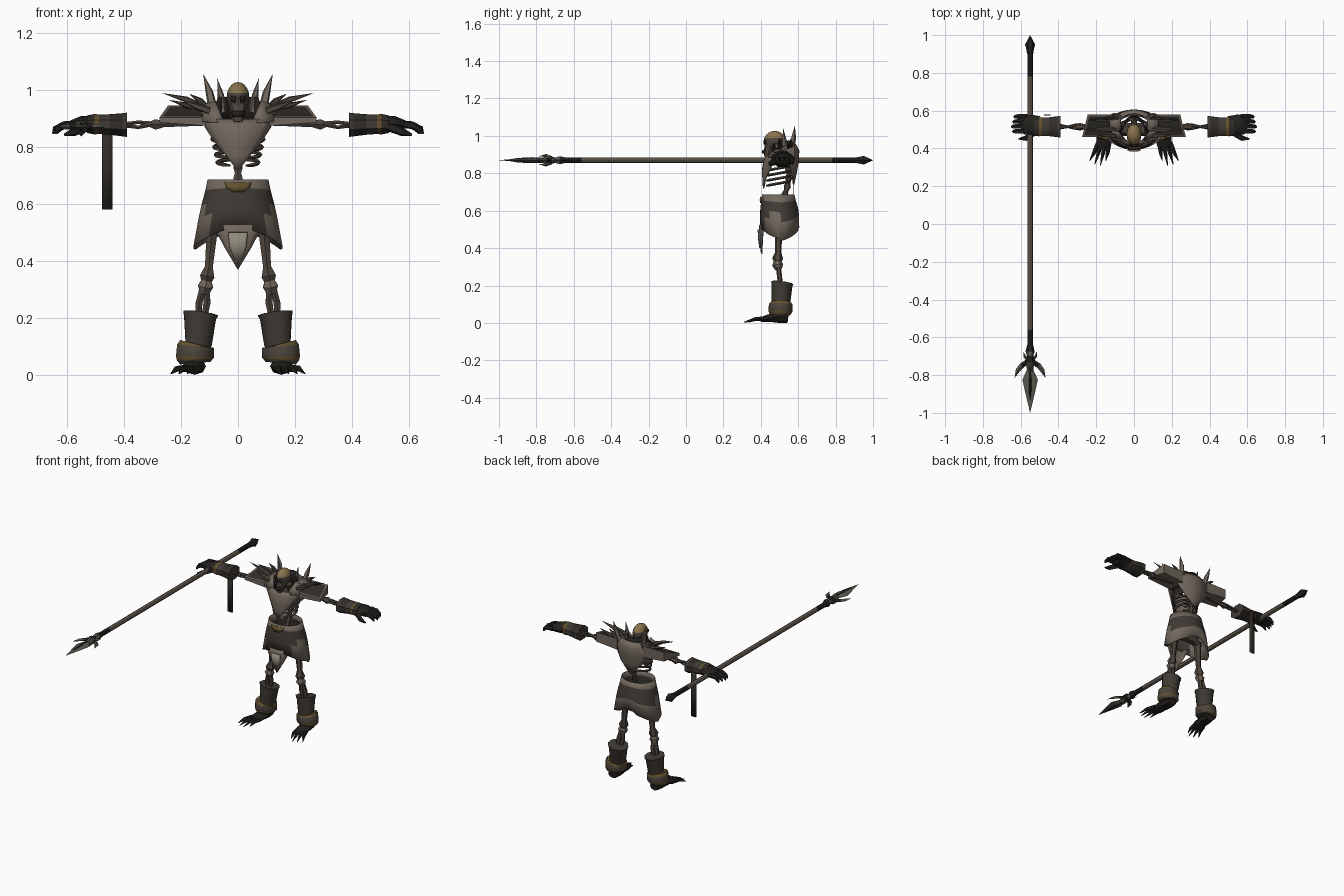
import bpy, bmesh, math
from mathutils import Vector

cube = bpy.data.objects.get("Cube")
if cube:
    bpy.data.objects.remove(cube, do_unlink=True)


def material(name, *rgb):
    mat = bpy.data.materials.new(name)
    mat.use_nodes = True
    mat.diffuse_color = (*rgb, 1)
    mat.node_tree.nodes["Principled BSDF"].inputs["Base Color"].default_value = (*rgb, 1)
    return mat


trim = material("worn plate", .165, .135, .11)
panel = material("dark leather", .051, .043, .035)
charred = material("charred leather", .03, .026, .021)
dark = material("blackened hide", .016, .015, .013)
gold = material("tarnished gold", .13, .085, .027)
cap = material("old brass", .25, .17, .07)
bone = material("aged bone", .074, .059, .046)
cloth = material("pale cloth", .28, .25, .195)
wood = material("shaft wood", .16, .13, .101)
steel = material("dull steel", .1, .096, .078)


def build(name, bm, mats, thick=0):
    bmesh.ops.remove_doubles(bm, verts=bm.verts, dist=.0005)
    bmesh.ops.recalc_face_normals(bm, faces=bm.faces)
    mesh = bpy.data.meshes.new(name)
    bm.to_mesh(mesh)
    bm.free()
    obj = bpy.data.objects.new(name, mesh)
    bpy.context.collection.objects.link(obj)
    for mat in mats:
        mesh.materials.append(mat)
    if thick:
        solid = obj.modifiers.new("thickness", "SOLIDIFY")
        solid.thickness = thick
        solid.offset = 0
    bpy.ops.object.select_all(action="DESELECT")
    obj.select_set(True)
    bpy.context.view_layer.objects.active = obj
    bpy.ops.object.shade_smooth_by_angle(angle=math.radians(40))
    return obj


def tube(name, points, radii, mats, sides=6, turn=0):
    """Sweep an elliptical section along points; mats gives one material per segment."""
    bm = bmesh.new()
    points = [Vector(p) for p in points]
    mats = mats if isinstance(mats, list) else [mats] * (len(points) - 1)
    unique = list(dict.fromkeys(mats))
    span = (points[-1] - points[0]).normalized()
    ref = Vector((1, 0, 0)) if abs(span.y) > .7 else Vector((0, 1, 0))
    rings = []
    for i, (p, r) in enumerate(zip(points, radii)):
        a, b = r if isinstance(r, tuple) else (r, r)
        along = (points[min(i + 1, len(points) - 1)] - points[max(i - 1, 0)]).normalized()
        u = (ref - along * ref.dot(along)).normalized()
        v = along.cross(u)
        angles = [turn + math.tau * k / sides for k in range(sides)]
        rings.append([bm.verts.new(p + u * a * math.cos(t) + v * b * math.sin(t)) for t in angles])
    for i, mat in enumerate(mats):
        for k in range(sides):
            n = (k + 1) % sides
            face = bm.faces.new((rings[i][k], rings[i][n], rings[i + 1][n], rings[i + 1][k]))
            face.material_index = unique.index(mat)
    bm.faces.new(rings[0][::-1])
    bm.faces.new(rings[-1]).material_index = unique.index(mats[-1])
    return build(name, bm, unique)


def shell(name, rows, mat, thick=.008, columns=8):
    """Curved symmetric plate; each row is height, half width, centre y, edge y."""
    bm = bmesh.new()
    grid = []
    for z, half, mid, edge in rows:
        steps = [2 * k / columns - 1 for k in range(columns + 1)]
        grid.append([bm.verts.new((half * t, mid + (edge - mid) * t * t, z)) for t in steps])
    for low, high in zip(grid, grid[1:]):
        for k in range(columns):
            bm.faces.new((low[k], low[k + 1], high[k + 1], high[k]))
    return build(name, bm, [mat], thick)


def plate(name, outline, mat, thick=.006):
    bm = bmesh.new()
    bm.faces.new([bm.verts.new(p) for p in outline])
    return build(name, bm, [mat], thick)


# Skull with brass crown, eye sockets and jaw
bm = bmesh.new()
bmesh.ops.create_uvsphere(bm, u_segments=12, v_segments=10, radius=1)
for v in bm.verts:
    v.co = (v.co.x * .04, .474 + v.co.y * .058, .972 + v.co.z * .055)
for f in bm.faces:
    f.material_index = int(f.calc_center_median().z > .985)
build("skull", bm, [bone, cap])
tube("jaw", [(0, .45, .945), (0, .44, .91), (0, .435, .885)], [(.03, .03), (.025, .026), (.016, .018)], bone, 8)
shell("teeth", [(.925, .02, .412, .425), (.905, .018, .41, .422)], dark)
for side, s in (("left", 1), ("right", -1)):
    plate(side + "_eye_socket", [(s * x, y, z) for x, y, z in
          ((.007, .418, .977), (.026, .426, .979), (.024, .425, .957), (.01, .418, .955))], dark)

# Spine, pelvis and ribs
heights = [.62 + .022 * i for i in range(14)]
tube("spine", [(0, .5 + .05 * math.sin((z - .62) * 9), z) for z in heights],
     [.019 if i % 2 else .012 for i in range(14)], bone)
tube("pelvis", [(-.1, .495, .53), (-.05, .5, .56), (.05, .5, .56), (.1, .495, .53)], [.02, .035, .035, .02], bone)
for i in range(5):
    z, wide = .865 - i * .027, .09 - .006 * abs(i - 1)
    for side, s in (("left", 1), ("right", -1)):
        arc = [(s * wide * math.sin(t), .49 - .065 * math.cos(t), z - .012 * (1 + math.cos(t)))
               for t in [math.pi * k / 8 for k in range(1, 9)]]
        tube(f"{side}_rib_{i}", arc, [.004] + [.0075] * 7, bone, 5)

# Breastplate, back plate and neck guard
shell("breastplate", [(.895, .12, .435, .47), (.87, .115, .418, .465), (.82, .083, .41, .45),
                      (.77, .042, .412, .425), (.72, .002, .415, .415)], trim)
shell("back_plate", [(.955, .075, .585, .56), (.92, .12, .602, .55), (.87, .115, .6, .55),
                     (.81, .075, .59, .565), (.74, .004, .575, .575)], trim)
shell("neck_guard", [(.975, .068, .575, .5), (.92, .08, .575, .48), (.87, .08, .57, .46)], dark)

# Skirt with scalloped hem, dark waist panel and plated side lobes
bm = bmesh.new()
count, rings = 40, []
for part, rx, ry, mid in ((0, .103, .083, .493), (.17, .111, .088, .495), (.4, .125, .097, .498),
                          (.6, .135, .1, .5), (1, .152, .102, .5)):
    ring = []
    for k in range(count):
        t = math.tau * (k + .5) / count
        c, d = math.cos(t), math.sin(t)
        hem = .512 - .057 * c * c - (.015 if 0 < d < .93 else 0)
        ring.append(bm.verts.new((rx * c, mid + ry * d, .685 + (hem - .685) * part)))
    rings.append(ring)
for i in range(4):
    for k in range(count):
        n = (k + 1) % count
        f = bm.faces.new((rings[i][k], rings[i][n], rings[i + 1][n], rings[i + 1][k]))
        c = f.calc_center_median()
        reach = (0, 0, .108, .098)[i]
        front = c.y < .5 and abs(c.x) < reach
        f.material_index = int(i == 1 or (i == 2 and c.y > .5) or front)
build("skirt", bm, [trim, panel], .008)
shell("belt_ornament", [(.674, .045, .401, .416), (.658, .04, .398, .41), (.642, .018, .399, .402)], gold)
shell("loincloth", [(.527, .085, .396, .42), (.49, .068, .394, .412), (.45, .047, .395, .408),
                    (.37, .001, .405, .405)], trim)
shell("loincloth_panel", [(.5, .033, .387, .391), (.45, .029, .389, .393), (.402, .012, .396, .398)], cloth)

for side, s in (("left", 1), ("right", -1)):
    def limb(name, points, *args, **keys):
        return tube(f"{side}_{name}", [(s * x, y, z) for x, y, z in points], *args, **keys)

    # Shoulder pad: forward-sloping wedge with a dark inset top
    bm = bmesh.new()
    bmesh.ops.create_cube(bm, size=1)
    for v in bm.verts:
        out, back, up = v.co.x > 0, v.co.y > 0, v.co.z > 0
        x = (.245 if back else .275) if out else .095
        v.co = (s * x, .58 if back else .46, (.945 if back else .903) if up else (.885 if out else .872))
    bmesh.ops.recalc_face_normals(bm, faces=bm.faces)
    top = max(bm.faces, key=lambda f: f.calc_center_median().z)
    bmesh.ops.inset_region(bm, faces=[top], thickness=.014)
    top.material_index = 1
    build(side + "_shoulder_pad", bm, [trim, charred])

    # Collar guard and yoke, tall horns and shoulder spikes
    plate(side + "_collar_guard", [(s * x, y, z) for x, y, z in
          ((.045, .435, .878), (.125, .455, .89), (.118, .49, .945), (.08, .485, .96))], trim, .01)
    plate(side + "_collar_yoke", [(s * x, y, z) for x, y, z in
          ((.07, .47, .925), (.13, .47, .915), (.13, .57, .945), (.07, .575, .955))], trim, .01)
    limb("outer_horn", [(.085, .56, .92), (.1, .575, .99), (.122, .582, 1.056)], [.018, .014, 0], trim, 5)
    limb("inner_horn", [(.055, .53, .92), (.06, .525, .98), (.073, .52, 1.04)], [.015, .012, 0], trim, 5)
    for i, (tip, high, y) in enumerate(((.265, .988, .5), (.245, .965, .55), (.2, .965, .47), (.17, .985, .56))):
        limb(f"shoulder_spike_{i}", [(.1, y, .925), ((tip + .1) / 2, y, high - .022), (tip, y, high)],
             [.015, .011, 0], panel if i % 2 else bone, 5)

    # Arm bones
    limb("upper_arm", [(.08, .52, .89), (.12, .52, .885), (.26, .515, .88), (.29, .515, .878), (.31, .515, .878)],
         [.02, .013, .013, .021, .01], bone)
    for i, off in enumerate((-.009, .009)):
        limb(f"forearm_bone_{i}", [(.3, .515 + off, .88), (.35, .515, .877 + off), (.41, .515 - off, .877)],
             [.01, .007, .009], bone)

    # Bracer, palm, fingers and thumb
    limb("bracer", [(.39, .515, .877), (.405, .515, .877), (.45, .515, .878), (.488, .515, .879),
                    (.503, .515, .879), (.53, .515, .879)],
         [(.062, .046), (.06, .044), (.054, .039), (.052, .037), (.055, .039), (.05, .033)],
         [panel, charred, panel, gold, charred], 8, turn=math.pi / 8)
    limb("palm", [(.5, .52, .88), (.55, .525, .88), (.585, .525, .872)], [(.05, .03), (.055, .027), (.05, .02)],
         dark, 8)
    for i in range(4):
        y, reach = .49 + i * .026, .65 - .007 * abs(i - 1)
        limb(f"finger_{i}", [(.565, y, .878), (.61, y, .876), (reach - .008, y, .862), (reach, y, .845)],
             [.015, .014, .011, .003], dark, 5)
    limb("thumb", [(.53, .48, .87), (.575, .452, .852), (.61, .45, .842)], [.017, .015, .004], dark, 5)

    # Leg bones
    limb("thigh", [(.09, .495, .55), (.093, .495, .48), (.102, .493, .38), (.108, .49, .345), (.112, .49, .325)],
         [.026, .021, .016, .029, .02], bone)
    limb("knee", [(.11, .487, .335), (.114, .49, .31), (.117, .495, .285)], [.018, .03, .018], trim)
    for i, off in enumerate((-.014, .014)):
        limb(f"shin_bone_{i}", [(.116 + off / 2, .493, .31), (.123 + off, .5, .25), (.135 + off / 2, .51, .15)],
             [.012, .014, .01], bone)

    # Boot with gold-edged ankle band
    limb("boot", [(.131, .515, .215), (.133, .513, .2), (.138, .508, .11), (.148, .505, .09)],
         [(.06, .064), (.056, .059), (.05, .049), (.045, .045)], panel, 10)
    limb("ankle_band", [(.147, .506, .108), (.149, .506, .1), (.151, .505, .062), (.151, .505, .053), (.15, .505, .041)],
         [(.057, .061), (.063, .068), (.064, .07), (.06, .066), (.052, .056)], [gold, bone, gold, bone], 10)

    # Foot and clawed toes
    limb("foot", [(.15, .545, .026), (.152, .5, .03), (.158, .44, .026), (.165, .4, .018)],
         [(.032, .025), (.04, .03), (.042, .02), (.036, .012)], dark, 8)
    for i, (tip, end) in enumerate(((.15, .335), (.178, .31), (.208, .315), (.235, .335))):
        base = .132 + i * .02
        limb(f"toe_{i}", [(base, .43, .022), ((base + tip) / 2, .375, .022), (tip, end, .004)],
             [.013, .011, .002], dark, 5)

# Hanging strap behind the right wrist
plate("hanging_strap", [(-.477, .576, .87), (-.441, .576, .87), (-.441, .576, .58), (-.477, .576, .58)], charred, .005)

# Spear: wrapped shaft, butt spike, ridged blade and barbs
hold, level = -.55, .87
tube("spear_shaft", [(hold, y, level) for y in (-.66, -.56, .78, .92)], [.015] * 4, [dark, wood, dark], 8)
tube("spear_butt", [(hold, y, level) for y in (.9, .925, .95, 1)], [.016, .02, .027, 0], dark, 6)
tube("spear_socket", [(hold, y, level) for y in (-.64, -.675, -.7, -.73, -.78)],
     [.016, .024, .017, .026, .014], [dark, steel, dark, steel], 6)
tube("spear_blade", [(hold, y, level) for y in (-.76, -.825, -.9, -1)],
     [(.012, .012), (.041, .013), (.024, .009), 0], steel, 4)
tube("blade_ridge", [(hold, y, level) for y in (-.77, -.825, -.9, -.97)],
     [(.01, .014), (.022, .016), (.012, .012), 0], dark, 4)
for side, s in (("left", 1), ("right", -1)):
    tube(side + "_barb", [(hold + s * x, y, level) for x, y in ((.01, -.725), (.045, -.75), (.065, -.775), (.082, -.815))],
         [(.012, .012), (.014, .01), (.012, .008), 0], [dark, steel, steel], 4)
    tube(side + "_small_barb", [(hold + s * x, y, level) for x, y in ((.012, -.72), (.03, -.7), (.035, -.675))],
         [.01, .007, 0], steel, 4)
for word, up in (("lower", -1), ("upper", 1)):
    tube(word + "_barb", [(hold, -.72, level + up * .012), (hold, -.75, level + up * .026), (hold, -.79, level + up * .02)],
         [.01, .008, 0], steel, 4)
